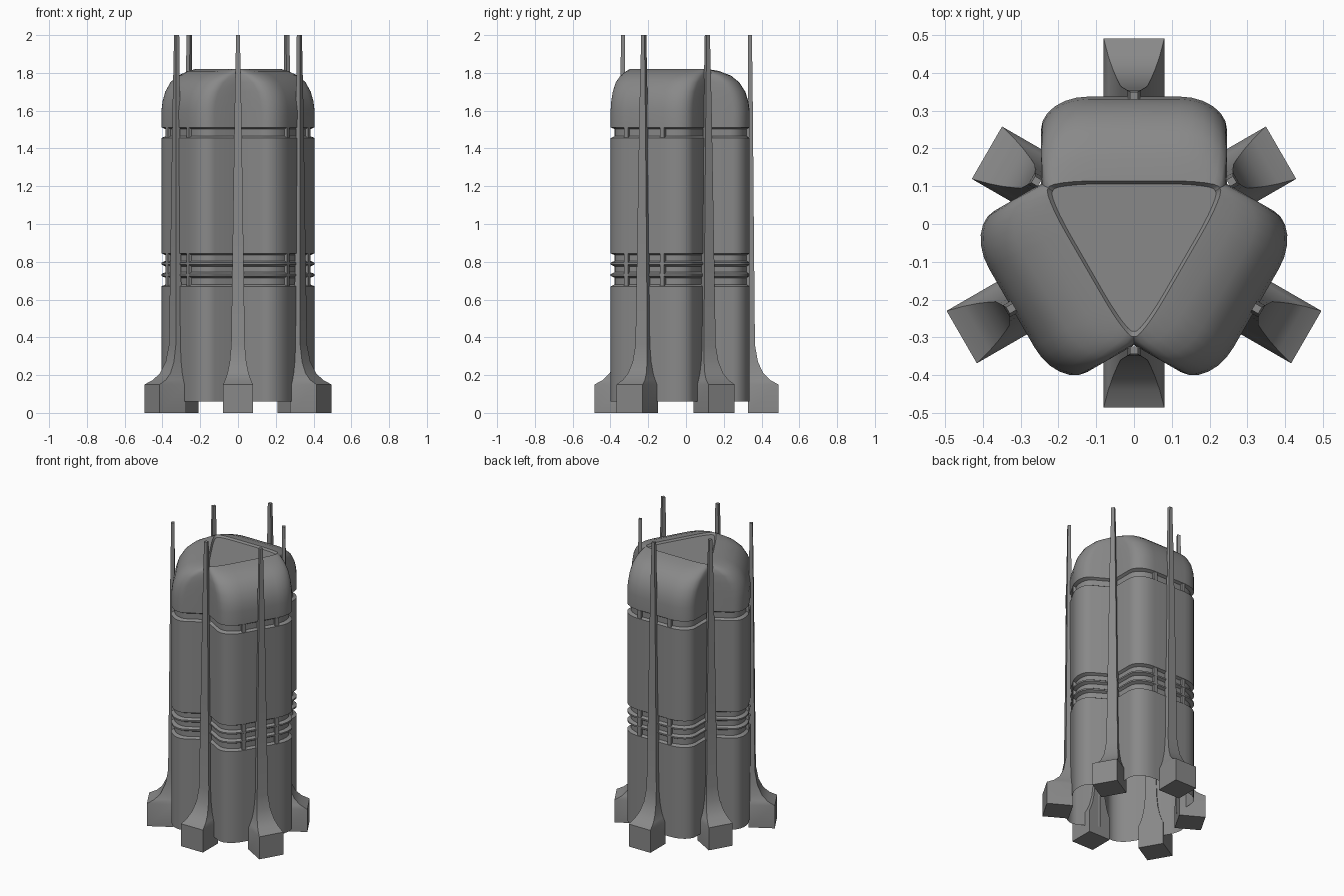
import bpy, bmesh, math
from mathutils import Matrix, Vector

cube = bpy.data.objects.get("Cube")
if cube:
    bpy.data.objects.remove(cube, do_unlink=True)

CENTRE = Vector((0, -0.036, 0))
REACH, WIDTH = 0.373, 0.246      # lobe distance and half width

metal = bpy.data.materials.new("mid grey metal")
metal.use_nodes = True
metal.diffuse_color = (0.25, 0.25, 0.25, 1)
bsdf = next(n for n in metal.node_tree.nodes if n.type == 'BSDF_PRINCIPLED')
bsdf.inputs["Base Color"].default_value = metal.diffuse_color


def turned(t, r, z, degrees):
    """Tangential, radial and height position, turned about the core axis."""
    return Matrix.Rotation(math.radians(degrees), 3, 'Z') @ Vector((t, r, z)) + CENTRE


def add_object(name, bm, smooth_angle=None):
    mesh = bpy.data.meshes.new(name)
    bm.to_mesh(mesh)
    bm.free()
    mesh.materials.append(metal)
    obj = bpy.data.objects.new(name, mesh)
    bpy.context.collection.objects.link(obj)
    if smooth_angle:
        bpy.ops.object.select_all(action='DESELECT')
        obj.select_set(True)
        bpy.context.view_layer.objects.active = obj
        bpy.ops.object.shade_smooth_by_angle(angle=math.radians(smooth_angle))
    return obj


def loft(bm, rings):
    """Join rings of points, listed upward and counter-clockwise."""
    loops = [[bm.verts.new(p) for p in ring] for ring in rings]
    n = len(loops[0])
    for low, high in zip(loops, loops[1:]):
        for i in range(n):
            j = (i + 1) % n
            bm.faces.new((low[i], low[j], high[j], high[i]))
    return loops


def section(z, reach, width):
    """Three-lobed outline with rounded lobe corners."""
    valley = width * math.tan(math.radians(30))
    rx, ry = 0.126, min(0.088, reach - valley - 0.002)
    steps = 6
    corner = []
    for i in range(steps + 1):
        a = math.pi / 2 * i / steps
        corner.append((width - rx + rx * math.cos(a), reach - ry + ry * math.sin(a)))
    lobe = [(width, valley)] + corner + [(-t, r) for t, r in reversed(corner)]
    return [turned(t, r, z, 120 * k) for k in range(3) for t, r in lobe]


# Body: wall with recessed bands, then the domed top; the base is open
bands = [(0.67, 0.725), (0.735, 0.785), (0.795, 0.845), (1.455, 1.512)]
levels = [(0.06, REACH, WIDTH)]
for low, high in bands:
    for z, d in ((low, 0), (low + 0.01, 0.016), (high - 0.01, 0.016), (high, 0)):
        levels.append((z, REACH - d, WIDTH - d))
levels += [
    (1.60, REACH, WIDTH), (1.65, 0.366, WIDTH), (1.70, 0.350, WIDTH),
    (1.75, 0.318, WIDTH), (1.785, 0.275, 0.243), (1.81, 0.21, 0.236),
    (1.82, 0.15, 0.226),
]
bm = bmesh.new()
rings = [section(*level) for level in levels]
# Recessed top panel
rings.append(section(1.808, 0.142, 0.214))
loops = loft(bm, rings)
bm.faces.new(loops[-1])
add_object("body", bm, 35)

# Short upright bars bridging the recessed bands
bm = bmesh.new()
for k in range(3):
    for t in (-0.11, 0.11):
        for low, high in ((0.672, 0.843), (1.457, 1.51)):
            size = Matrix.Diagonal((0.026, 0.026, high - low, 1))
            spin = Matrix.Rotation(math.radians(120 * k), 4, 'Z')
            place = Matrix.Translation((t, 0.359, (low + high) / 2))
            bmesh.ops.create_cube(
                bm, size=1, matrix=Matrix.Translation(CENTRE) @ spin @ place @ size)
add_object("band_bars", bm)

# Fins: square feet flaring into tall tapering masts (height, half width, depth)
FIN = [(0, 0.08, 0.161), (0.15, 0.08, 0.161), (0.175, 0.068, 0.115),
       (0.21, 0.056, 0.08), (0.27, 0.044, 0.052), (0.36, 0.036, 0.036),
       (1.0, 0.027, 0.030), (1.6, 0.018, 0.025), (2.0, 0.010, 0.020)]
for k in range(6):
    on_lobe = k % 2 == 0
    inner = 0.365 if on_lobe else 0.288
    bm = bmesh.new()
    rings = []
    for z, half, depth in FIN:
        outline = ((-half, inner), (half, inner),
                   (half, inner + depth), (-half, inner + depth))
        rings.append([turned(t, r, z, 60 * k) for t, r in outline])
    loops = loft(bm, rings)
    bm.faces.new(loops[-1])
    bm.faces.new(loops[0][::-1])
    add_object(f"{'lobe' if on_lobe else 'valley'}_fin_{k // 2 + 1}", bm, 30)
